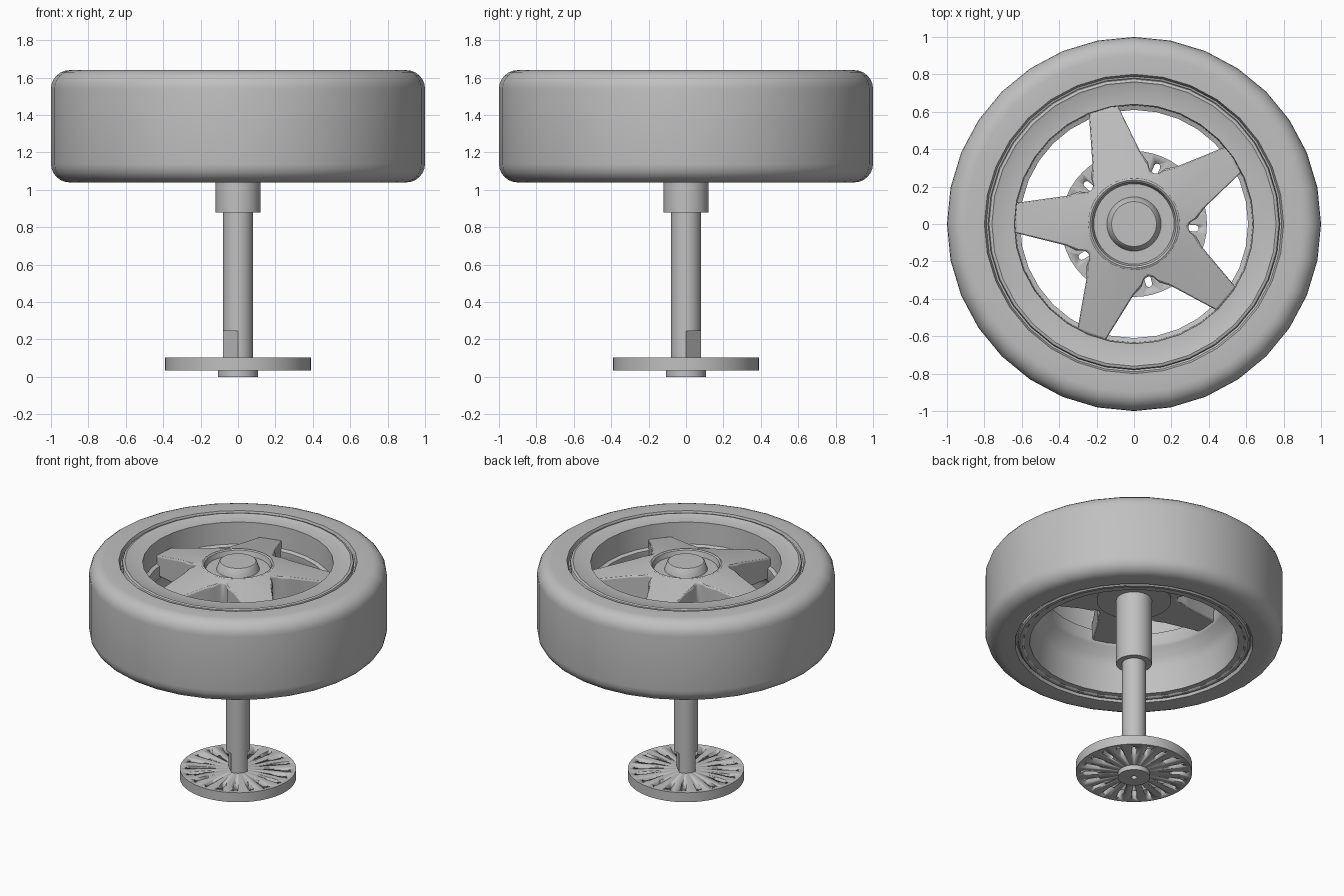
import bpy, bmesh, math
from math import cos, sin, pi, radians
from mathutils import Vector

cube = bpy.data.objects.get("Cube")
if cube:
    bpy.data.objects.remove(cube, do_unlink=True)

grey = bpy.data.materials.new("plain grey")
grey.use_nodes = True
GREY = (0.527, 0.527, 0.527, 1)
grey.diffuse_color = GREY
grey.node_tree.nodes["Principled BSDF"].inputs["Base Color"].default_value = GREY


def finish(name, bm):
    """Turn a bmesh into a named, shaded object."""
    bmesh.ops.recalc_face_normals(bm, faces=bm.faces)
    mesh = bpy.data.meshes.new(name)
    bm.to_mesh(mesh)
    bm.free()
    mesh.materials.append(grey)
    obj = bpy.data.objects.new(name, mesh)
    bpy.context.collection.objects.link(obj)
    bpy.ops.object.select_all(action="DESELECT")
    obj.select_set(True)
    bpy.context.view_layer.objects.active = obj
    bpy.ops.object.shade_smooth_by_angle(angle=radians(32))
    return obj


def lathe(name, profile, segments=32, closed=True):
    """Spin an (r, z) profile around the axle."""
    bm = bmesh.new()
    verts = [bm.verts.new((r, 0, z)) for r, z in profile]
    pairs = list(zip(verts, verts[1:]))
    if closed:
        pairs.append((verts[-1], verts[0]))
    edges = [bm.edges.new(p) for p in pairs]
    bmesh.ops.spin(bm, geom=verts + edges, cent=(0, 0, 0), axis=(0, 0, 1),
                   angle=2 * pi, steps=segments, use_duplicate=False)
    bmesh.ops.remove_doubles(bm, verts=bm.verts, dist=0.0005)
    return finish(name, bm)


def add_prism(bm, outline, z0, z1):
    face = bm.faces.new([bm.verts.new((x, y, z0)) for x, y in outline])
    top = bmesh.ops.extrude_face_region(bm, geom=[face])["geom"]
    bmesh.ops.translate(bm, vec=(0, 0, z1 - z0),
                        verts=[v for v in top if isinstance(v, bmesh.types.BMVert)])


def arc(cx, cz, radius, start, end, steps=6):
    return [(cx + radius * cos(radians(start + (end - start) * i / steps)),
             cz + radius * sin(radians(start + (end - start) * i / steps)))
            for i in range(steps + 1)]


# Tyre with rounded shoulders
BASE, TOP = 1.04, 1.64
lathe("tyre", [(0.76, BASE + 0.04), (0.79, BASE + 0.03), (0.80, BASE)]
      + arc(0.9, BASE + 0.1, 0.1, -90, 0) + arc(0.9, TOP - 0.1, 0.1, 0, 90)
      + [(0.80, TOP), (0.79, TOP - 0.03), (0.76, TOP - 0.04)])

# Rim with outer lips and a ledge that carries the spokes
lathe("rim", [(0.78, BASE + 0.045), (0.78, BASE + 0.012), (0.77, BASE + 0.003),
              (0.75, BASE + 0.003), (0.74, BASE + 0.01), (0.70, BASE + 0.01),
              (0.69, 1.24), (0.67, 1.31), (0.62, 1.36), (0.61, 1.38), (0.61, 1.46),
              (0.635, 1.47), (0.64, TOP - 0.01), (0.75, TOP - 0.005), (0.76, TOP),
              (0.775, TOP - 0.005), (0.78, TOP - 0.015), (0.78, TOP - 0.045)])

# Hub with recessed face, tapered centre cap and rear collar
lathe("hub", [(0, 1.64), (0.12, 1.64), (0.128, 1.632), (0.145, 1.58), (0.215, 1.58),
              (0.225, 1.615), (0.235, 1.622), (0.25, 1.615), (0.25, 1.37),
              (0.12, 1.37), (0.12, 0.88), (0, 0.88)], 40, closed=False)

# Five tapering spokes joined by rounded valleys
half = [(0.645, 0.078), (0.36, 0.133), (0.30, 0.158)]
flank = [(math.hypot(u, v), math.atan2(v, u)) for u, v in half]
flank += [(0.302, radians(31))]
outline = []
for k in range(5):
    turn = radians(33 + 72 * k)
    outline += [(r, turn - a) for r, a in reversed(flank)]
    outline += [(r, turn + a) for r, a in flank]
    outline.append((0.288, turn + radians(36)))
bm = bmesh.new()
rings = []
for inner, top in ((True, True), (False, True), (False, False), (True, False)):
    ring = []
    for r, a in outline:
        r = 0.235 if inner else r
        z = 1.62 - 0.23 * (r - 0.235) if top else 1.38
        ring.append(bm.verts.new((r * cos(a), r * sin(a), z)))
    rings.append(ring)
count = len(outline)
for a, b in zip(rings, rings[1:] + rings[:1]):
    for i in range(count):
        j = (i + 1) % count
        bm.faces.new((a[i], a[j], b[j], b[i]))
spokes = finish("spokes", bm)
bevel = spokes.modifiers.new("soft edges", "BEVEL")
bevel.width = 0.012
bevel.segments = 2
bevel.limit_method = "ANGLE"
bevel.angle_limit = radians(50)

# Axle, with two flats near its lower end
lathe("axle", [(0, 0.9), (0.08, 0.9), (0.08, 0.245), (0, 0.245)], 40, closed=False)
normal = Vector((1, 1)).normalized()
section = []
for i in range(40):
    p = Vector((0.08 * cos(2 * pi * i / 40), 0.08 * sin(2 * pi * i / 40)))
    d = p.dot(normal)
    p -= normal * (d - max(-0.056, min(0.056, d)))
    section.append(p)
bm = bmesh.new()
add_prism(bm, section, 0.1, 0.245)
finish("axle_flats", bm)

# Slotted disc
disc = lathe("slotted_disc", [(0, 0.105), (0.39, 0.105), (0.39, 0.035), (0, 0.035)],
             48, closed=False)
slot = arc(0.33, 0, 0.017, -90, 90) + arc(0.255, 0, 0.017, 90, 270)
bm = bmesh.new()
for k in range(20):
    a = radians(-4 + 18 * k)
    add_prism(bm, [(x * cos(a) - y * sin(a), x * sin(a) + y * cos(a)) for x, y in slot],
              0, 0.15)
cutter = finish("slot_cutter", bm)
cutter.hide_render = True
cut = disc.modifiers.new("slots", "BOOLEAN")
cut.operation = "DIFFERENCE"
cut.solver = "EXACT"
cut.object = cutter
bpy.context.view_layer.objects.active = disc
bpy.ops.object.modifier_apply(modifier=cut.name)
bpy.data.objects.remove(cutter, do_unlink=True)

# Boss under the disc, with a small centre hole
lathe("bottom_boss", [(0, 0.03), (0.02, 0.03), (0.02, 0), (0.108, 0), (0.108, 0.04)],
      40, closed=False)
